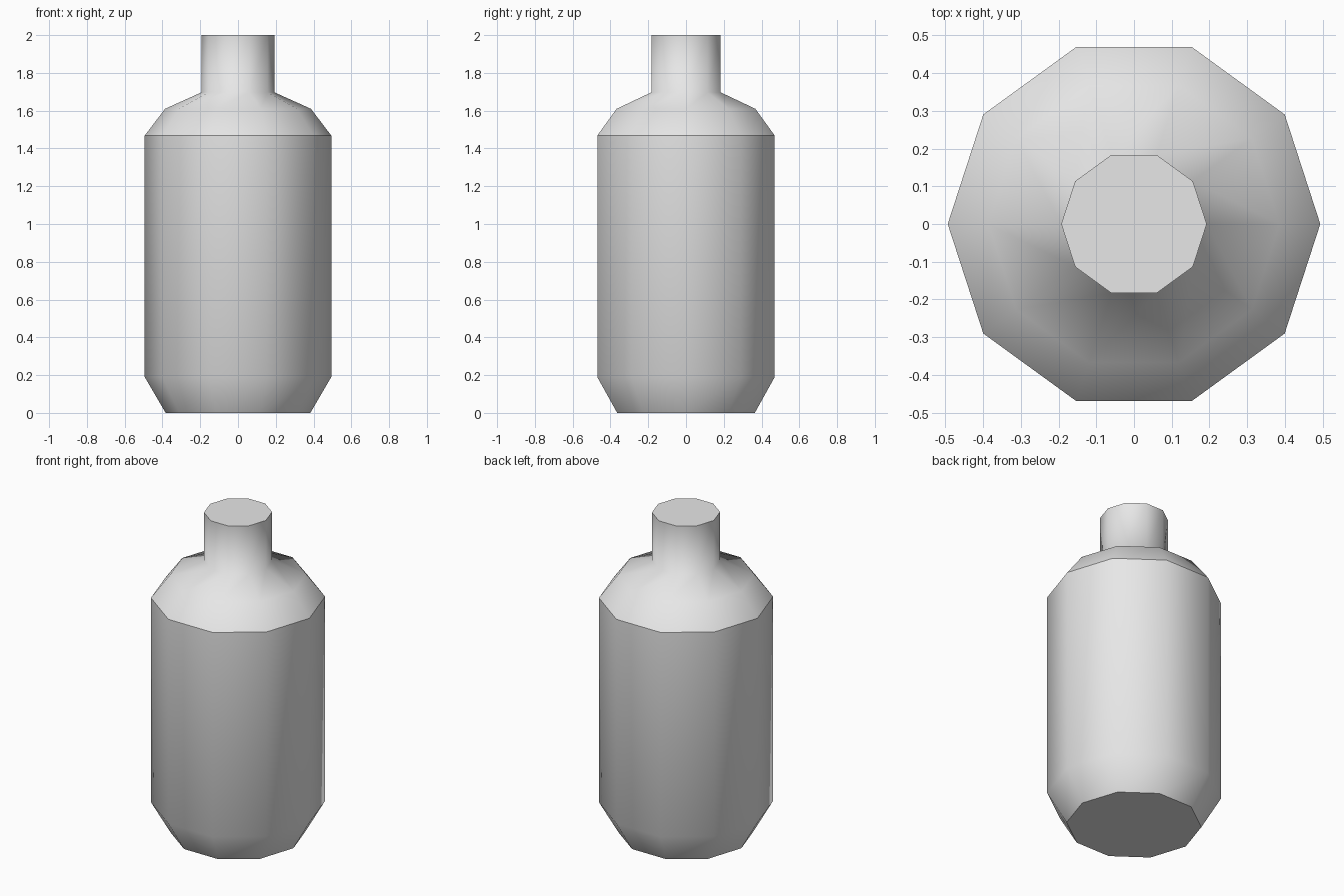
import bpy
import bmesh
from math import cos, sin, pi

cube = bpy.data.objects.get("Cube")
if cube:
    bpy.data.objects.remove(cube, do_unlink=True)

SIDES = 10
# Bottle outline from base to mouth: radius, height, crisp ring
PROFILE = [
    (0.383, 0.0, True),
    (0.494, 0.19, False),
    (0.494, 1.468, True),
    (0.386, 1.61, False),
    (0.193, 1.697, False),
    (0.193, 2.0, True),
]


def make_material(name, color):
    mat = bpy.data.materials.new(name)
    mat.use_nodes = True
    mat.diffuse_color = color
    mat.node_tree.nodes["Principled BSDF"].inputs["Base Color"].default_value = color
    return mat


def lathe(name, profile, sides, mat):
    bm = bmesh.new()
    rings = []
    for radius, z, _ in profile:
        angles = [2 * pi * i / sides for i in range(sides)]
        rings.append([bm.verts.new((radius * cos(a), radius * sin(a), z)) for a in angles])
    # Walls
    for low, high in zip(rings, rings[1:]):
        for i in range(sides):
            j = (i + 1) % sides
            bm.faces.new((low[i], low[j], high[j], high[i])).smooth = True
    # Flat base and closed mouth
    bm.faces.new(rings[0][::-1])
    bm.faces.new(rings[-1])
    # Crisp rings at the base, shoulder and mouth
    for ring, (_, _, crisp) in zip(rings, profile):
        if crisp:
            for i in range(sides):
                bm.edges.get((ring[i], ring[(i + 1) % sides])).smooth = False
    mesh = bpy.data.meshes.new(name)
    bm.to_mesh(mesh)
    bm.free()
    mesh.materials.append(mat)
    obj = bpy.data.objects.new(name, mesh)
    bpy.context.collection.objects.link(obj)
    return obj


grey = make_material("light grey", (0.8, 0.8, 0.8, 1.0))
lathe("bottle", PROFILE, SIDES, grey)
